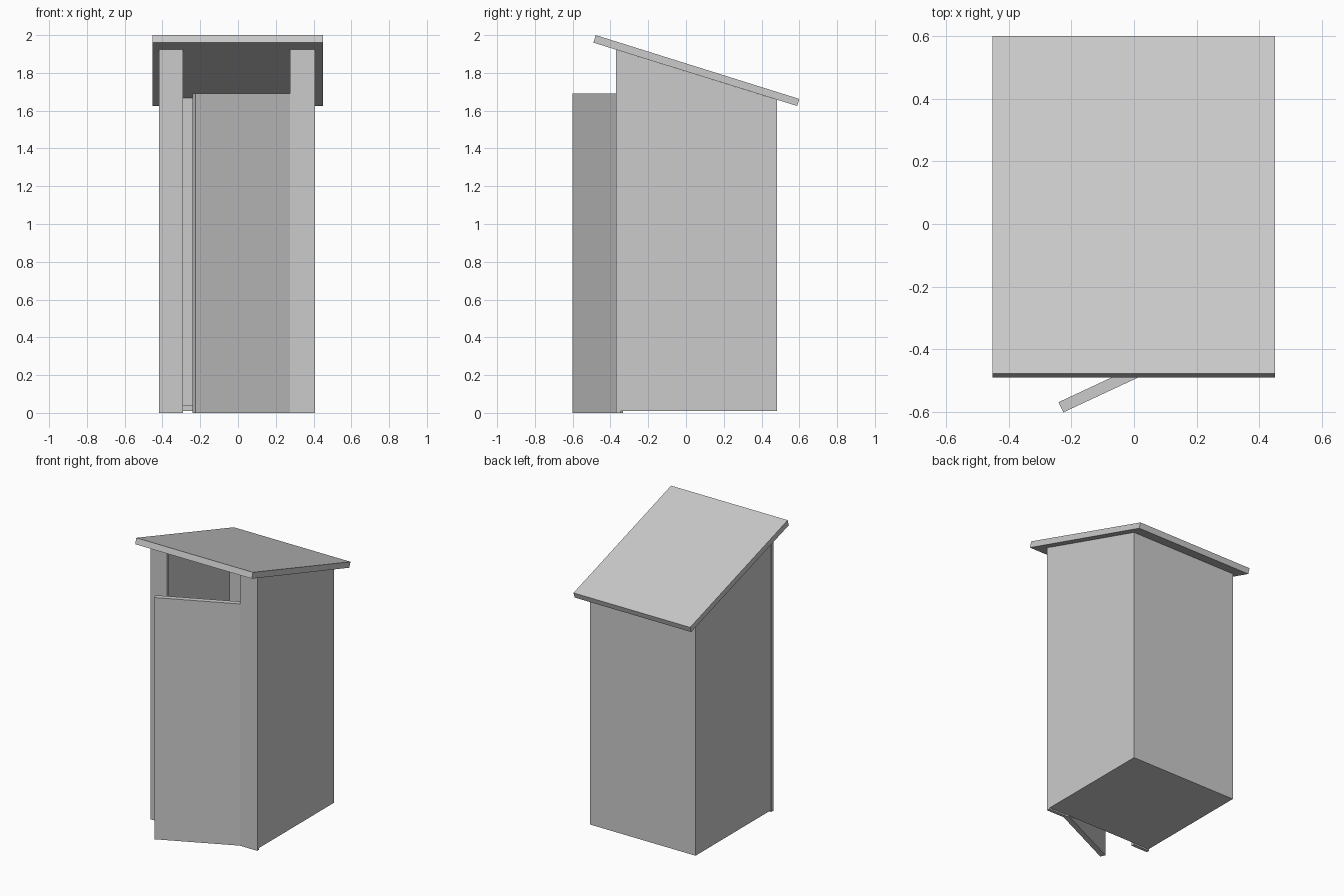
import bpy, bmesh
from math import radians, cos, sin
from mathutils import Vector

cube = bpy.data.objects.get("Cube")
if cube:
    bpy.data.objects.remove(cube, do_unlink=True)

# One plain grey for every board
grey = bpy.data.materials.new("light grey")
grey.use_nodes = True
colour = (0.6, 0.6, 0.6, 1)
grey.diffuse_color = colour
grey.node_tree.nodes["Principled BSDF"].inputs["Base Color"].default_value = colour


def prism(name, outline, offset):
    """Extrude a flat outline of 3D points by an offset."""
    bm = bmesh.new()
    face = bm.faces.new([bm.verts.new(p) for p in outline])
    extruded = bmesh.ops.extrude_face_region(bm, geom=[face])["geom"]
    moved = [v for v in extruded if isinstance(v, bmesh.types.BMVert)]
    bmesh.ops.translate(bm, verts=moved, vec=Vector(offset))
    bmesh.ops.recalc_face_normals(bm, faces=bm.faces)
    mesh = bpy.data.meshes.new(name)
    bm.to_mesh(mesh)
    bm.free()
    mesh.materials.append(grey)
    obj = bpy.data.objects.new(name, mesh)
    bpy.context.collection.objects.link(obj)
    return obj


def side_prism(name, profile, x0, x1):
    """Extrude a (y, z) profile from x0 to x1."""
    return prism(name, [(x0, y, z) for y, z in profile], (x1 - x0, 0, 0))


def under_roof(y):
    return 1.96 - 0.311 * (y + 0.49)


def board(name, x0, x1, y0, y1, z0):
    """Upright board whose top follows the roof slope."""
    profile = [(y0, z0), (y1, z0), (y1, under_roof(y1)), (y0, under_roof(y0))]
    return side_prism(name, profile, x0, x1)


left, right = 0.405, -0.412
front, back = -0.348, 0.483
thick = 0.03
base = 0.01

# Walls
board("left_wall", left - thick, left, front, back, base)
board("right_wall", right, right + thick, front, back, base)
board("back_wall", right + thick, left - thick, back - thick, back, base)

# Front posts either side of the doorway
board("left_post", 0.275, left + 0.003, -0.37, front, 0)
board("right_post", right - 0.005, -0.29, -0.37, front, 0)

# Floor
y0, y1 = front, back - thick
side_prism("floor", [(y0, base), (y1, base), (y1, 0.04), (y0, 0.04)],
           right + thick, left - thick)

# Sloping roof
side_prism("roof", [(-0.49, 1.96), (0.588, 1.625), (0.6, 1.662), (-0.478, 2.0)],
           -0.452, 0.45)

# Door standing ajar, hinged on the left post
angle = radians(25)
along = Vector((-cos(angle), -sin(angle), 0))
across = Vector((-sin(angle), cos(angle), 0)) * 0.036
hinge = Vector((0.278, -0.367, 0))
end = hinge + along * 0.556
prism("door", [hinge, end, end + across, hinge + across], (0, 0, 1.69))
